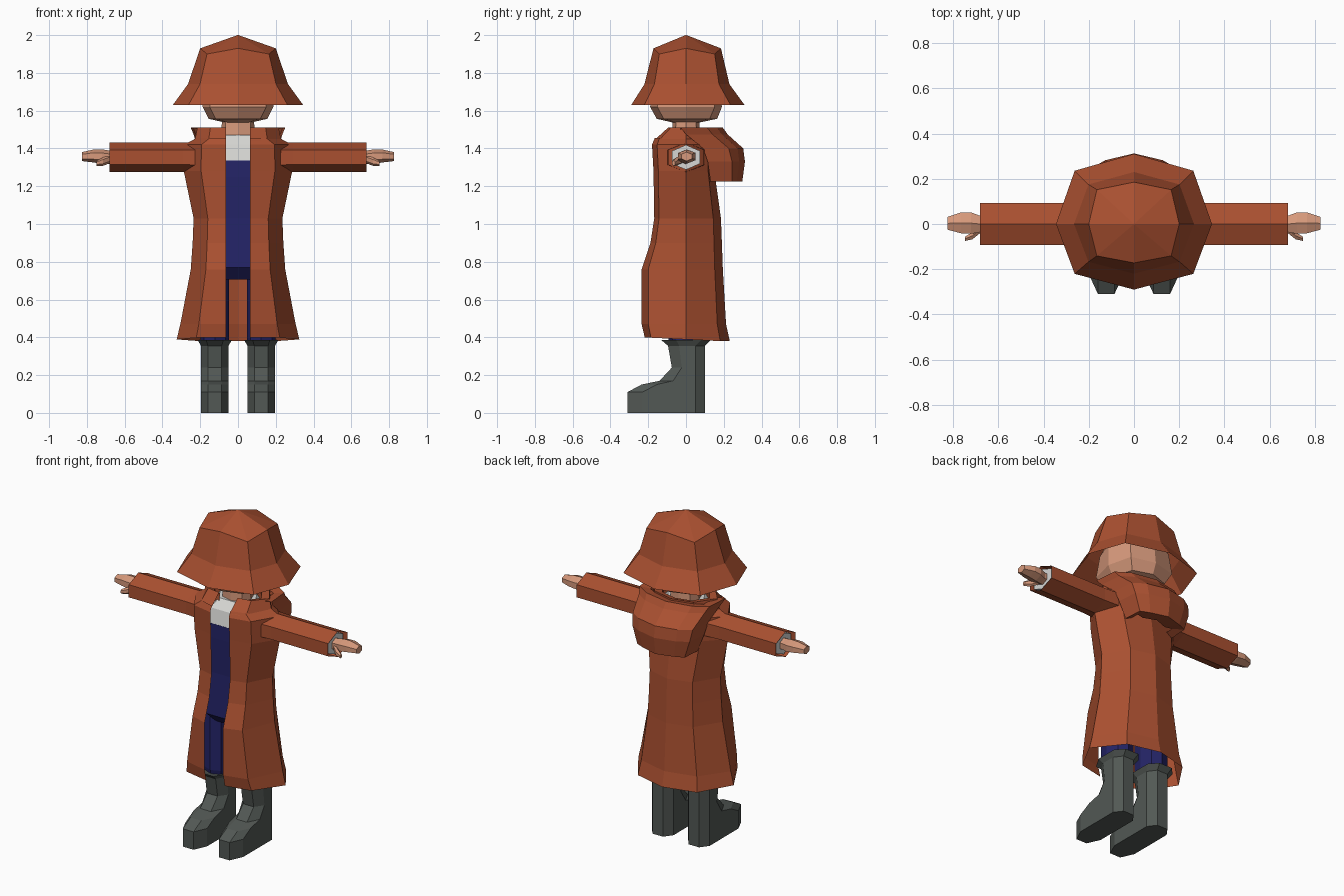
import bpy, bmesh

if "Cube" in bpy.data.objects:
    bpy.data.objects.remove(bpy.data.objects["Cube"], do_unlink=True)


def material(name, r, g, b):
    m = bpy.data.materials.new(name)
    m.use_nodes = True
    m.diffuse_color = (r, g, b, 1)
    bsdf = m.node_tree.nodes["Principled BSDF"]
    bsdf.inputs["Base Color"].default_value = (r, g, b, 1)
    bsdf.inputs["Roughness"].default_value = 0.9
    return m


RUST = material("rust cloth", 0.40, 0.08, 0.03)
SKIN = material("skin", 0.68, 0.32, 0.20)
NAVY = material("navy cloth", 0.018, 0.018, 0.14)
WHITE = material("white shirt", 0.68, 0.68, 0.66)
RUBBER = material("dark rubber", 0.085, 0.098, 0.09)


def loft(name, rings, mat, closed=True, bottom=True, top=True):
    """Skin a list of equal point rings into a flat-shaded object."""
    bm = bmesh.new()
    rows = [[bm.verts.new(p) for p in ring] for ring in rings]
    n = len(rows[0])
    for a, b in zip(rows, rows[1:]):
        for i in range(n if closed else n - 1):
            j = (i + 1) % n
            bm.faces.new((a[i], a[j], b[j], b[i]))
    if bottom:
        bm.faces.new(rows[0][::-1])
    if top:
        bm.faces.new(rows[-1])
    bmesh.ops.recalc_face_normals(bm, faces=bm.faces)
    mesh = bpy.data.meshes.new(name)
    bm.to_mesh(mesh)
    bm.free()
    mesh.materials.append(mat)
    obj = bpy.data.objects.new(name, mesh)
    bpy.context.collection.objects.link(obj)
    return obj


def octagon(z, w, front, back, cx=0, k=0.76, drop=0):
    """Eight-sided level ring with points on the axes and diagonals."""
    d = z - drop
    return [(cx, front, z), (cx + k * w, k * front, d), (cx + w, 0, z),
            (cx + k * w, k * back, d), (cx, back, z),
            (cx - k * w, k * back, d), (cx - w, 0, z),
            (cx - k * w, k * front, d)]


def mirrored(half):
    """Complete an open ring running from +x to the back centre."""
    return half + [(-x, y, z) for x, y, z in reversed(half[:-1])]


# Hat: open shell with a low peak
loft("hat", [
    octagon(1.63, 0.345, -0.29, 0.31),
    octagon(1.74, 0.265, -0.22, 0.23),
    octagon(1.93, 0.20, -0.172, 0.185, k=0.82, drop=0.03),
    octagon(2.0, 0.002, -0.002, 0.002),
], RUST, bottom=False)

# Head and neck
loft("head", [
    octagon(1.535, 0.06, -0.06, 0.06),
    octagon(1.557, 0.155, -0.155, 0.165),
    octagon(1.62, 0.187, -0.19, 0.19, k=0.8),
    octagon(1.75, 0.185, -0.17, 0.175),
    octagon(1.86, 0.13, -0.12, 0.12),
], SKIN)
loft("neck", [octagon(1.40, 0.09, -0.075, 0.075),
              octagon(1.56, 0.085, -0.07, 0.07)], SKIN)


# Clothes under the coat
def torso_ring(z, w, front, back):
    c = 0.6 * w
    return [(-c, front, z), (c, front, z), (w, 0, z),
            (c, back, z), (-c, back, z), (-w, 0, z)]


loft("jumper", [
    torso_ring(0.705, 0.16, -0.08, 0.09), torso_ring(0.77, 0.19, -0.145, 0.13),
    torso_ring(1.03, 0.18, -0.135, 0.13), torso_ring(1.25, 0.21, -0.145, 0.12),
    torso_ring(1.335, 0.20, -0.145, 0.11),
], NAVY)
loft("shirt", [
    torso_ring(1.335, 0.19, -0.144, 0.10),
    torso_ring(1.42, 0.17, -0.125, 0.10),
    torso_ring(1.47, 0.12, -0.08, 0.08),
], WHITE)


# Coat: open down the front
def coat_ring(z, w, front, back, lift=0.0):
    return mirrored([
        (0.063, front, z + lift), (0.68 * w, 0.85 * front, z + lift),
        (w, 0, z + lift / 2), (0.62 * w, 0.78 * back, z), (0, back, z)])


loft("coat", [
    coat_ring(0.38, 0.325, -0.218, 0.232, 0.018),
    coat_ring(0.47, 0.305, -0.235, 0.212),
    coat_ring(0.76, 0.25, -0.235, 0.195),
    coat_ring(0.90, 0.24, -0.188, 0.19),
    coat_ring(1.03, 0.235, -0.168, 0.185),
    coat_ring(1.28, 0.287, -0.172, 0.15),
    coat_ring(1.42, 0.285, -0.18, 0.15),
    coat_ring(1.455, 0.22, -0.165, 0.15),
], RUST, closed=False, bottom=False, top=False)

# Collar: standing band folded inward
loft("collar", [
    coat_ring(1.44, 0.23, -0.172, 0.15),
    coat_ring(1.51, 0.215, -0.095, 0.15),
    coat_ring(1.50, 0.16, -0.085, 0.11),
    coat_ring(1.42, 0.15, -0.10, 0.11),
], RUST, closed=False, bottom=False, top=False)


# Hood: pouch hanging on the upper back
def hood_ring(z, w, front, back):
    mid = (front + back) / 2 + 0.03
    return mirrored([(w, front, z), (0.95 * w, mid, z),
                     (0.62 * w, back - 0.03, z), (0, back, z)])


loft("hood", [
    hood_ring(1.245, 0.13, 0.10, 0.20),
    hood_ring(1.225, 0.17, 0.13, 0.298),
    hood_ring(1.33, 0.205, 0.115, 0.312),
    hood_ring(1.40, 0.215, 0.09, 0.303),
    hood_ring(1.475, 0.235, 0.0, 0.22),
    hood_ring(1.51, 0.25, -0.03, 0.195),
    hood_ring(1.50, 0.19, -0.03, 0.15),
    hood_ring(1.43, 0.17, 0.0, 0.13),
], RUST, closed=False, bottom=False, top=False)


# Limbs
def hexagon(x, hy, hz, cy=0.0, cz=1.353):
    """Six-sided upright ring across the arm."""
    return [(x, cy, cz + hz), (x, cy + hy, cz + hz / 2),
            (x, cy + hy, cz - hz / 2), (x, cy, cz - hz),
            (x, cy - hy, cz - hz / 2), (x, cy - hy, cz + hz / 2)]


def boot_ring(cx, z, front, back, w):
    toe = front + min(0.08, 0.3 * (back - front))
    half = [(0.5, front), (1, toe), (1, back - 0.05), (0.5, back)]
    return [(cx + w * f, y, z) for f, y in half] + \
           [(cx - w * f, y, z) for f, y in reversed(half)]


BOOT = [(0, -0.31, 0.1, 0.073), (0.11, -0.31, 0.1, 0.073),
        (0.15, -0.235, 0.1, 0.073), (0.17, -0.14, 0.1, 0.073),
        (0.24, -0.075, 0.1, 0.073), (0.355, -0.095, 0.1, 0.073),
        (0.385, -0.13, 0.13, 0.09), (0.375, -0.09, 0.09, 0.06)]

for side, s in (("left", 1), ("right", -1)):
    loft(side + "_sleeve", [
        hexagon(s * 0.18, 0.10, 0.08), hexagon(s * 0.29, 0.093, 0.078),
        hexagon(s * 0.68, 0.093, 0.078)], RUST, bottom=False, top=False)
    loft(side + "_shirt_cuff", [
        hexagon(s * 0.50, 0.075, 0.066), hexagon(s * 0.665, 0.075, 0.066)],
        WHITE)
    loft(side + "_hand", [
        hexagon(s * 0.62, 0.035, 0.035), hexagon(s * 0.68, 0.036, 0.036),
        hexagon(s * 0.72, 0.047, 0.038, 0.004, 1.357),
        hexagon(s * 0.765, 0.046, 0.034, 0.005, 1.360),
        hexagon(s * 0.825, 0.028, 0.024, 0.003, 1.357)], SKIN)
    loft(side + "_thumb", [
        hexagon(s * 0.675, 0.016, 0.022, -0.02, 1.345),
        hexagon(s * 0.715, 0.016, 0.022, -0.052, 1.33),
        hexagon(s * 0.748, 0.009, 0.014, -0.066, 1.322)], SKIN)
    cx = s * 0.123
    loft(side + "_trouser_leg", [
        octagon(0.30, 0.068, -0.07, 0.085, cx),
        octagon(0.40, 0.076, -0.095, 0.098, cx),
        octagon(0.74, 0.074, -0.095, 0.10, cx)], NAVY)
    loft(side + "_boot", [boot_ring(cx, *row) for row in BOOT], RUBBER)
